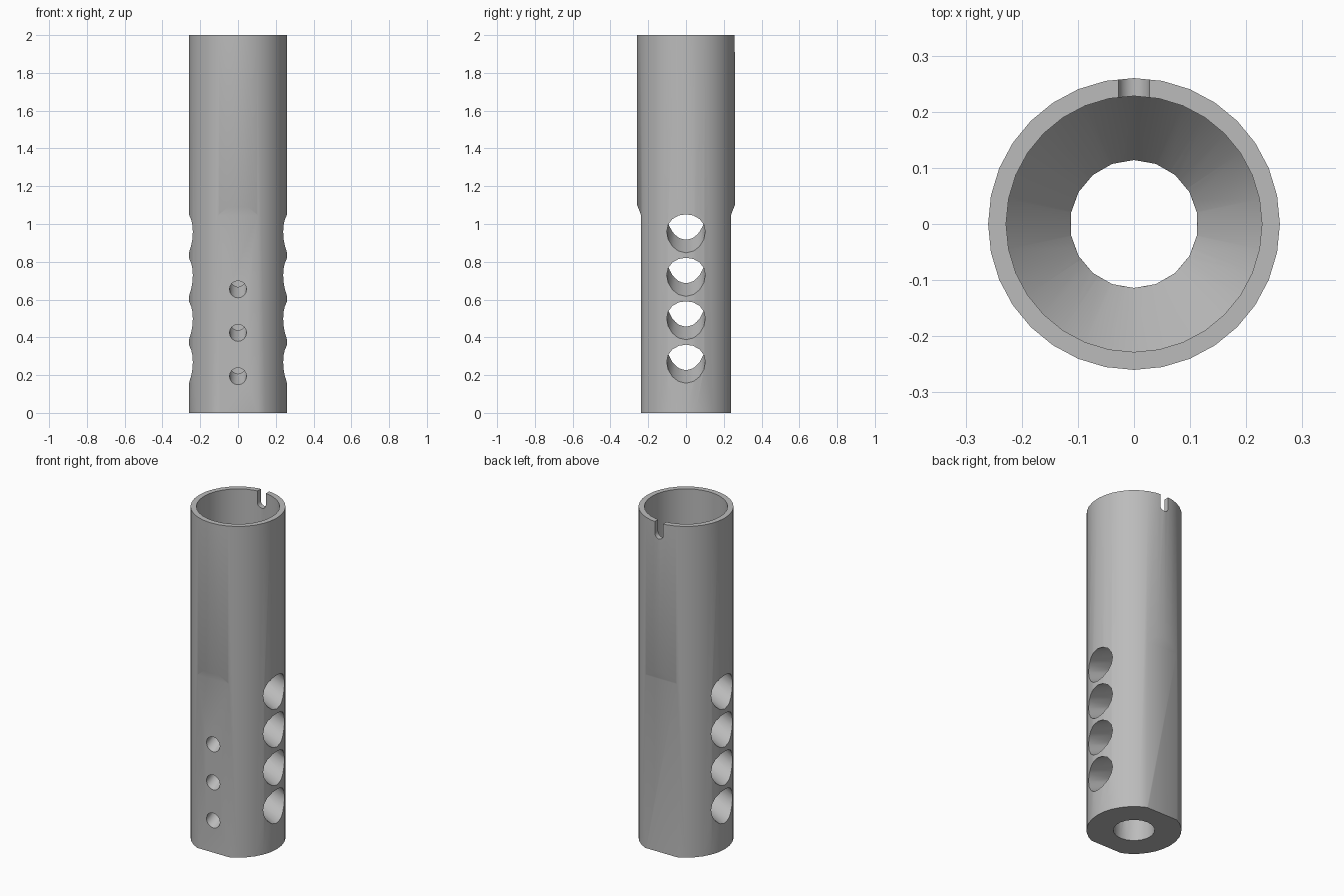
import bpy, bmesh, math
from mathutils import Vector

old = bpy.data.objects.get("Cube")
if old:
    bpy.data.objects.remove(old, do_unlink=True)

R, BORE, HEIGHT = 0.26, 0.114, 2.0
SLOPE = 0.47          # rise of the angled ports towards the bore


def finish(name, bm):
    bmesh.ops.recalc_face_normals(bm, faces=bm.faces[:])
    mesh = bpy.data.meshes.new(name)
    bm.to_mesh(mesh)
    bm.free()
    obj = bpy.data.objects.new(name, mesh)
    bpy.context.collection.objects.link(obj)
    return obj


def solid(name, rings):
    """Closed solid skinned over matching rings of points."""
    bm = bmesh.new()
    loops = [[bm.verts.new(p) for p in ring] for ring in rings]
    n = len(loops[0])
    for a, b in zip(loops, loops[1:]):
        for i in range(n):
            j = (i + 1) % n
            bm.faces.new((a[i], a[j], b[j], b[i]))
    bm.faces.new(loops[0])
    bm.faces.new(loops[-1])
    return finish(name, bm)


def circle(r, n, start=0.0, sweep=math.tau):
    return [(r * math.cos(start + sweep * i / n), r * math.sin(start + sweep * i / n))
            for i in range(n)]


def lathe(name, profile, n):
    return solid(name, [[(x, y, z) for x, y in circle(r, n, -math.pi / 2)]
                        for r, z in profile])


def port(name, direction, r, z, n):
    """Angled round port from the bore out through one side."""
    out = Vector(direction)
    side = Vector((-out.y, out.x, 0))
    rings = []
    for d in (0.01, 0.4):
        centre = out * d + Vector((0, 0, z + (R - d) * SLOPE))
        rings.append([centre + side * u + Vector((0, 0, v))
                      for u, v in circle(r, n, math.pi / 2)])
    return solid(name, rings)


# Outer tube
tube = lathe("brake_tube", [(R, 0), (R, HEIGHT)], 32)

# Socket with tapered floor, and bore
cutters = [
    lathe("socket_cutter", [(BORE - 0.001, 1.17), (0.228, 1.32), (0.228, 2.1)], 32),
    lathe("bore_cutter", [(BORE, -0.1), (BORE, 1.18)], 18),
]

# Wrench flats on front and back
flat = [(0.237, -0.1), (0.237, 1.045), (0.2625, 1.11), (0.4, 1.11), (0.4, -0.1)]
for s in (-1, 1):
    cutters.append(solid("flat_cutter", [[(x, s * y, z) for y, z in flat]
                                         for x in (-0.3, 0.3)]))

# Side ports and small front ports
for i in range(4):
    for s in (-1, 1):
        cutters.append(port("side_port_cutter", (s, 0, 0), 0.102, 0.259 + 0.23 * i, 16))
for i in range(3):
    cutters.append(port("front_port_cutter", (0, -1, 0), 0.045, 0.183 + 0.23 * i, 16))

# Round-bottomed index slot in the rear rim
arc = circle(0.028, 8, math.pi, math.pi) + [(0.028, 0)]
slot = [(x, 1.93 + z) for x, z in arc] + [(0.028, 2.1), (-0.028, 2.1)]
cutters.append(solid("slot_cutter", [[(x, y, z) for x, z in slot] for y in (0.15, 0.35)]))

for c in cutters:
    c.hide_render = True
    mod = tube.modifiers.new("cut", "BOOLEAN")
    mod.operation, mod.solver, mod.object = "DIFFERENCE", "EXACT", c

# Bake the cuts and drop the cutters
deps = bpy.context.evaluated_depsgraph_get()
baked = bpy.data.meshes.new_from_object(tube.evaluated_get(deps))
tube.modifiers.clear()
tube.data = baked
for c in cutters:
    bpy.data.objects.remove(c, do_unlink=True)

# Grey metal
mat = bpy.data.materials.new("grey_metal")
mat.use_nodes = True
grey = (0.5, 0.5, 0.5, 1)
mat.diffuse_color = grey
mat.node_tree.nodes["Principled BSDF"].inputs["Base Color"].default_value = grey
tube.data.materials.clear()
tube.data.materials.append(mat)

bpy.ops.object.select_all(action="DESELECT")
tube.select_set(True)
bpy.context.view_layer.objects.active = tube
bpy.ops.object.shade_smooth_by_angle(angle=math.radians(30))
